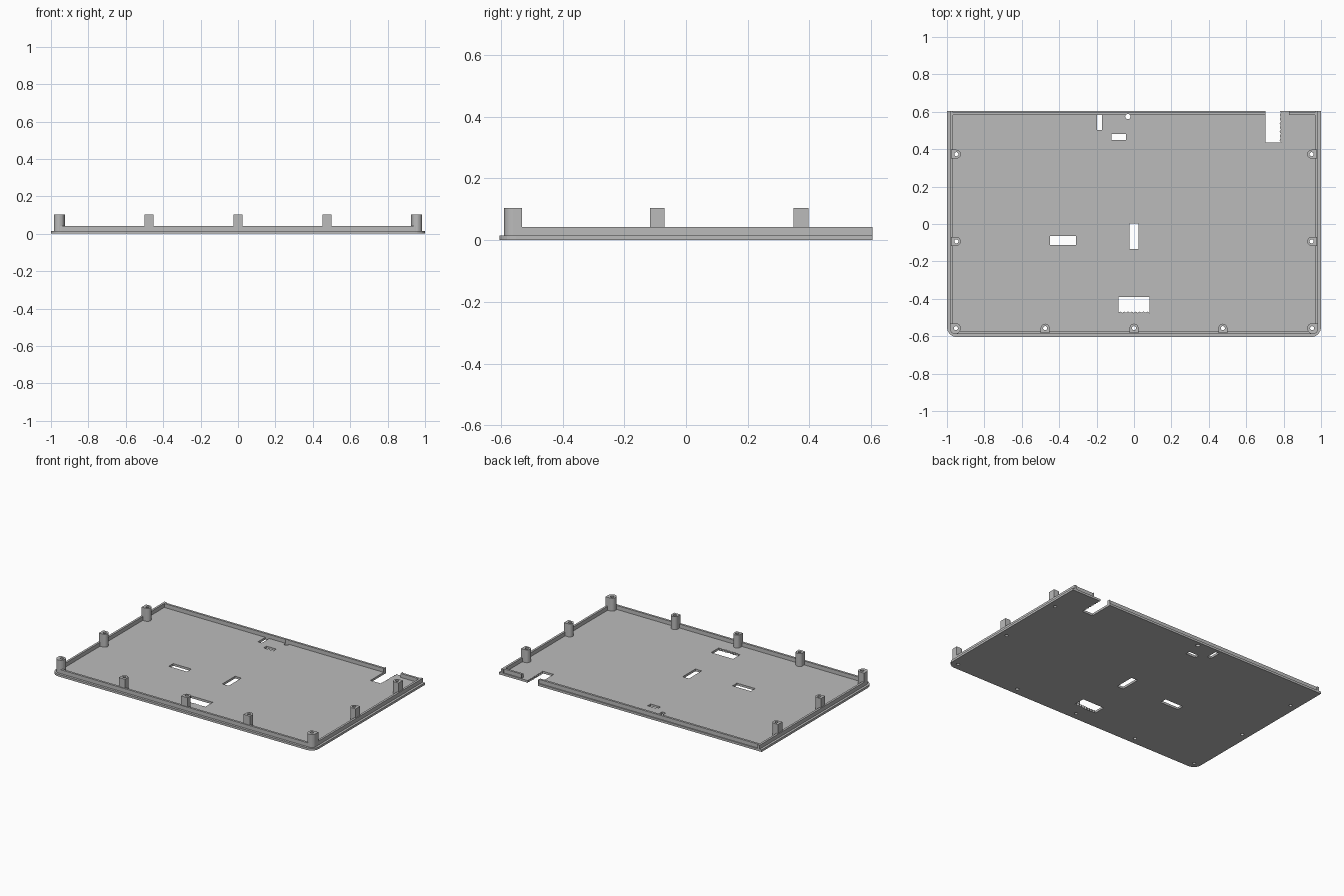
import bpy, bmesh, math

if "Cube" in bpy.data.objects:
    bpy.data.objects.remove(bpy.data.objects["Cube"])

W, D = 1.0, 0.605            # half width, half depth
FLOOR, RIM, POST = 0.015, 0.042, 0.104

grey = bpy.data.materials.new("plain grey")
grey.diffuse_color = (0.5, 0.5, 0.5, 1)
grey.use_nodes = True
grey.node_tree.nodes["Principled BSDF"].inputs["Base Color"].default_value = grey.diffuse_color


def prisms(name, outlines, z0, z1, helper=False):
    """One object made of upright prisms, one for each counter-clockwise outline."""
    bm = bmesh.new()
    for pts in outlines:
        low = [bm.verts.new((x, y, z0)) for x, y in pts]
        high = [bm.verts.new((x, y, z1)) for x, y in pts]
        bm.faces.new(low[::-1])
        bm.faces.new(high)
        n = len(pts)
        for i in range(n):
            j = (i + 1) % n
            bm.faces.new((low[i], low[j], high[j], high[i]))
    bmesh.ops.recalc_face_normals(bm, faces=bm.faces)
    me = bpy.data.meshes.new(name)
    bm.to_mesh(me)
    bm.free()
    me.materials.append(grey)
    ob = bpy.data.objects.new(name, me)
    bpy.context.collection.objects.link(ob)
    if helper:
        ob.hide_render = True
        ob.hide_set(True)
    return ob


def cut(ob, *cutters):
    for c in cutters:
        m = ob.modifiers.new("cut", 'BOOLEAN')
        m.operation = 'DIFFERENCE'
        m.solver = 'EXACT'
        m.object = c


def rect(x0, x1, y0, y1):
    return [(x0, y0), (x1, y0), (x1, y1), (x0, y1)]


def arc(cx, cy, r, a0, a1, n):
    return [(cx + r * math.cos(math.radians(a0 + (a1 - a0) * i / n)),
             cy + r * math.sin(math.radians(a0 + (a1 - a0) * i / n)))
            for i in range(n + 1)]


def circle(cx, cy, r, n=20):
    return arc(cx, cy, r, 0, 360, n)[:-1]


def tray(inset, back):
    """Outline with rounded front corners and square back corners."""
    r = 0.055 - inset
    x, y = W - inset, -D + inset
    return (arc(-x + r, y + r, r, 180, 270, 8) + arc(x - r, y + r, r, 270, 360, 8)
            + [(x, back), (-x, back)])


# Screw post positions
side = [(s * 0.95, y) for s in (-1, 1) for y in (0.373, -0.093)]
front = [(x, -0.557) for x in (-0.475, 0, 0.475)]
corner = [(s * 0.952, -0.557) for s in (-1, 1)]

# Cutters: screw holes, slots, and the two openings with a toothed edge
holes = prisms("hole_cutter", [circle(x, y, 0.011) for x, y in side + front + corner],
               -0.1, 0.3, True)
teeth = 16
notch = ([(0.702, 0.437)]
         + [(0.785 - 0.006 * (i % 2), 0.437 + 0.18 * i / teeth) for i in range(teeth + 1)]
         + [(0.785, 0.7), (0.702, 0.7)])
vent = ([(-0.084 + 0.166 * i / teeth, -0.475 + 0.007 * (i % 2)) for i in range(teeth + 1)]
        + [(0.082, -0.391), (-0.084, -0.391)])
slots = prisms("slot_cutter", [
    rect(-0.448, -0.309, -0.113, -0.065),
    rect(-0.025, 0.023, -0.135, 0.004),
    rect(-0.119, -0.044, 0.448, 0.48),
    rect(-0.199, -0.17, 0.502, 0.582),
    circle(-0.033, 0.574, 0.014),
    notch, vent], -0.1, 0.3, True)

# Floor plate
plate = prisms("floor_plate", [tray(0, D)], 0, FLOOR)
cut(plate, holes, slots)

# Raised lip, set in from the plate edge and broken at the back notch
lip = prisms("raised_lip", [tray(0.016, D)], FLOOR, RIM)
lip_inside = prisms("lip_inside_cutter", [tray(0.031, 0.582)], -0.1, 0.3, True)
lip_gaps = prisms("lip_gap_cutter", [rect(0.702, 0.83, 0.5, 0.7),
                                     rect(-0.969, 0.70, 0.597, 0.7),
                                     rect(0.832, 0.969, 0.597, 0.7)], -0.1, 0.3, True)
cut(lip, lip_inside, lip_gaps, slots)

# Screw posts: round on the inside, square against the lip
R = 0.024
outlines = []
for x, y in side:
    if x > 0:
        outlines.append(arc(x, y, R, 90, 270, 10) + [(0.978, y - R), (0.978, y + R)])
    else:
        outlines.append(arc(x, y, R, -90, 90, 10) + [(-0.978, y + R), (-0.978, y - R)])
for x, y in front:
    outlines.append(arc(x, y, R, 0, 180, 10) + [(x - R, -0.584), (x + R, -0.584)])
posts = prisms("screw_posts", outlines, FLOOR, POST)
cut(posts, holes)

# Corner posts follow the rounded tray corner
corner_posts = prisms("corner_posts", [
    [(s * px, py) for px, py in
     arc(0.952, -0.557, R + 0.002, 90, 180, 6) + arc(0.956, -0.561, 0.028, 180, 270, 6)
     + arc(0.956, -0.561, 0.028, 270, 360, 6) + [(0.984, -0.531)]][::s]
    for s in (-1, 1)], FLOOR, POST)
cut(corner_posts, holes)
